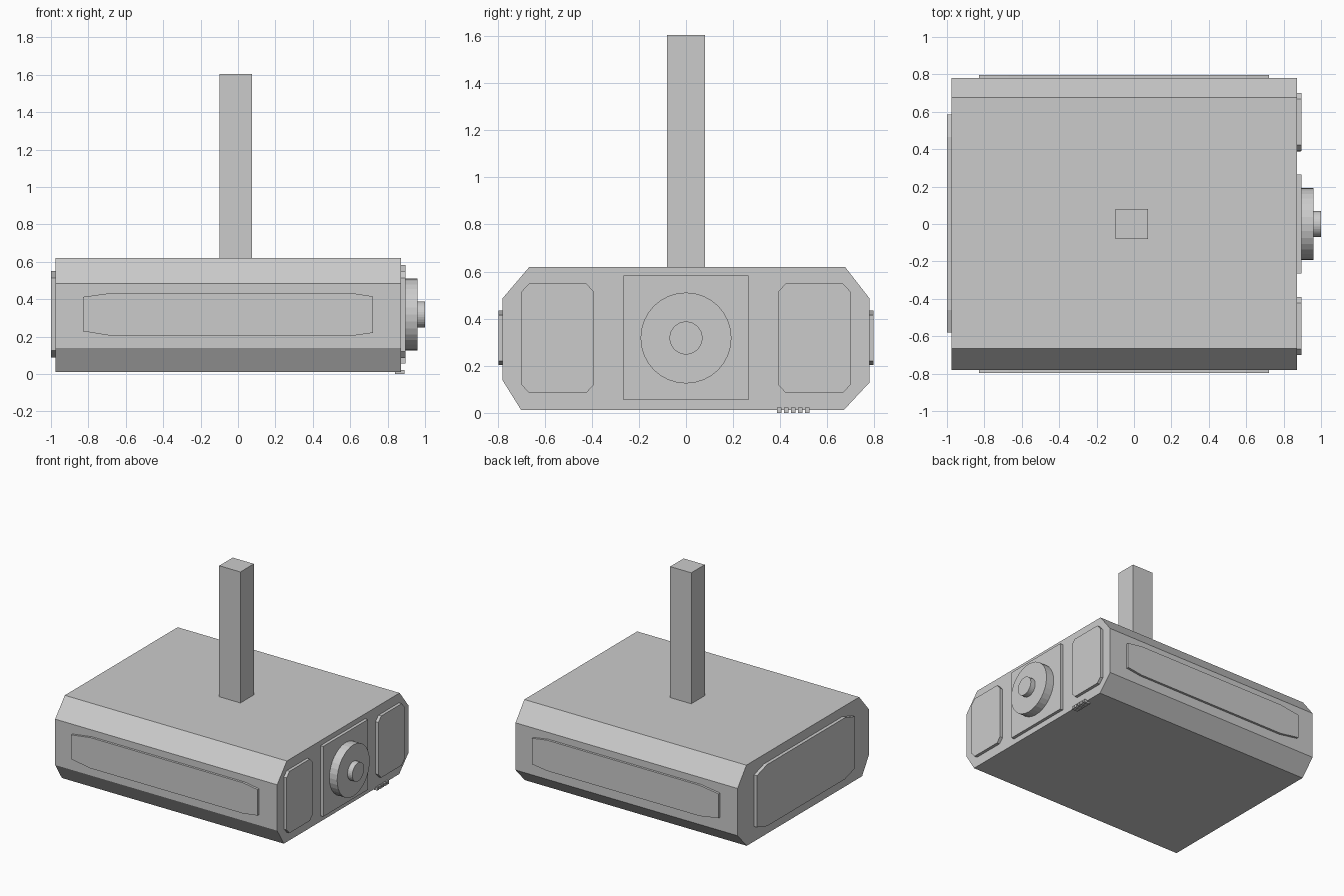
import bpy, bmesh
from mathutils import Vector

if "Cube" in bpy.data.objects:
    bpy.data.objects.remove(bpy.data.objects["Cube"])


def prism(name, pts, axis, lo, hi):
    """Extrude a flat outline along x (points are y,z) or y (points are x,z)."""
    place = (lambda a, b, d: (d, a, b)) if axis == 'x' else (lambda a, b, d: (a, d, b))
    bm = bmesh.new()
    face = bm.faces.new([bm.verts.new(place(a, b, lo)) for a, b in pts])
    new = bmesh.ops.extrude_face_region(bm, geom=[face])['geom']
    move = Vector(place(0, 0, hi - lo))
    bmesh.ops.translate(bm, vec=move, verts=[g for g in new if isinstance(g, bmesh.types.BMVert)])
    bmesh.ops.recalc_face_normals(bm, faces=bm.faces)
    mesh = bpy.data.meshes.new(name)
    bm.to_mesh(mesh)
    bm.free()
    ob = bpy.data.objects.new(name, mesh)
    bpy.context.collection.objects.link(ob)
    return ob


def clipped(a0, a1, b0, b1, ca, cb):
    """Rectangle outline with clipped corners."""
    return [(a0 + ca, b0), (a1 - ca, b0), (a1, b0 + cb), (a1, b1 - cb),
            (a1 - ca, b1), (a0 + ca, b1), (a0, b1 - cb), (a0, b0 + cb)]


def box(name, x0, x1, y0, y1, z0, z1):
    return prism(name, [(y0, z0), (y1, z0), (y1, z1), (y0, z1)], 'x', x0, x1)


def disc(name, radius, x0, x1):
    bpy.ops.mesh.primitive_cylinder_add(vertices=32, radius=radius, depth=x1 - x0,
                                        location=((x0 + x1) / 2, 0, 0.318),
                                        rotation=(0, 1.570796, 0))
    bpy.context.object.name = name


# Main block with slightly uneven chamfers
prism("head_block", [(-0.70, 0.012), (0.67, 0.012), (0.78, 0.13), (0.78, 0.485),
                     (0.675, 0.62), (-0.665, 0.62), (-0.78, 0.485), (-0.78, 0.14)],
      'x', -0.975, 0.872)

# Handle
box("handle", -0.10, 0.076, -0.08, 0.08, 0.60, 1.605)

# Long raised panels on the front and back
long_panel = [(-0.67, 0.203), (0.60, 0.203), (0.722, 0.22), (0.722, 0.415),
              (0.60, 0.434), (-0.67, 0.434), (-0.83, 0.412), (-0.83, 0.229)]
for side, label in ((-1, "front"), (1, "back")):
    prism(label + "_panel", long_panel, 'y', side * 0.77, side * 0.797)

# Wide panel on the left end
prism("left_end_panel", clipped(-0.58, 0.585, 0.088, 0.55, 0.12, 0.037), 'x', -1.0, -0.96)

# Right end: two clipped panels and a square plate with a stepped button
for y0, label in ((-0.70, "front"), (0.39, "back")):
    prism("right_end_panel_" + label, clipped(y0, y0 + 0.31, 0.085, 0.549, 0.033, 0.036),
          'x', 0.86, 0.895)
box("square_plate", 0.86, 0.895, -0.265, 0.265, 0.055, 0.583)
disc("large_disc", 0.193, 0.88, 0.96)
disc("small_disc", 0.07, 0.95, 1.0)

# Row of small teeth under the right end
for i in range(5):
    y = 0.396 + i * 0.0297
    box(f"tooth_{i + 1}", 0.84, 0.89, y - 0.01, y + 0.01, 0.0, 0.022)
